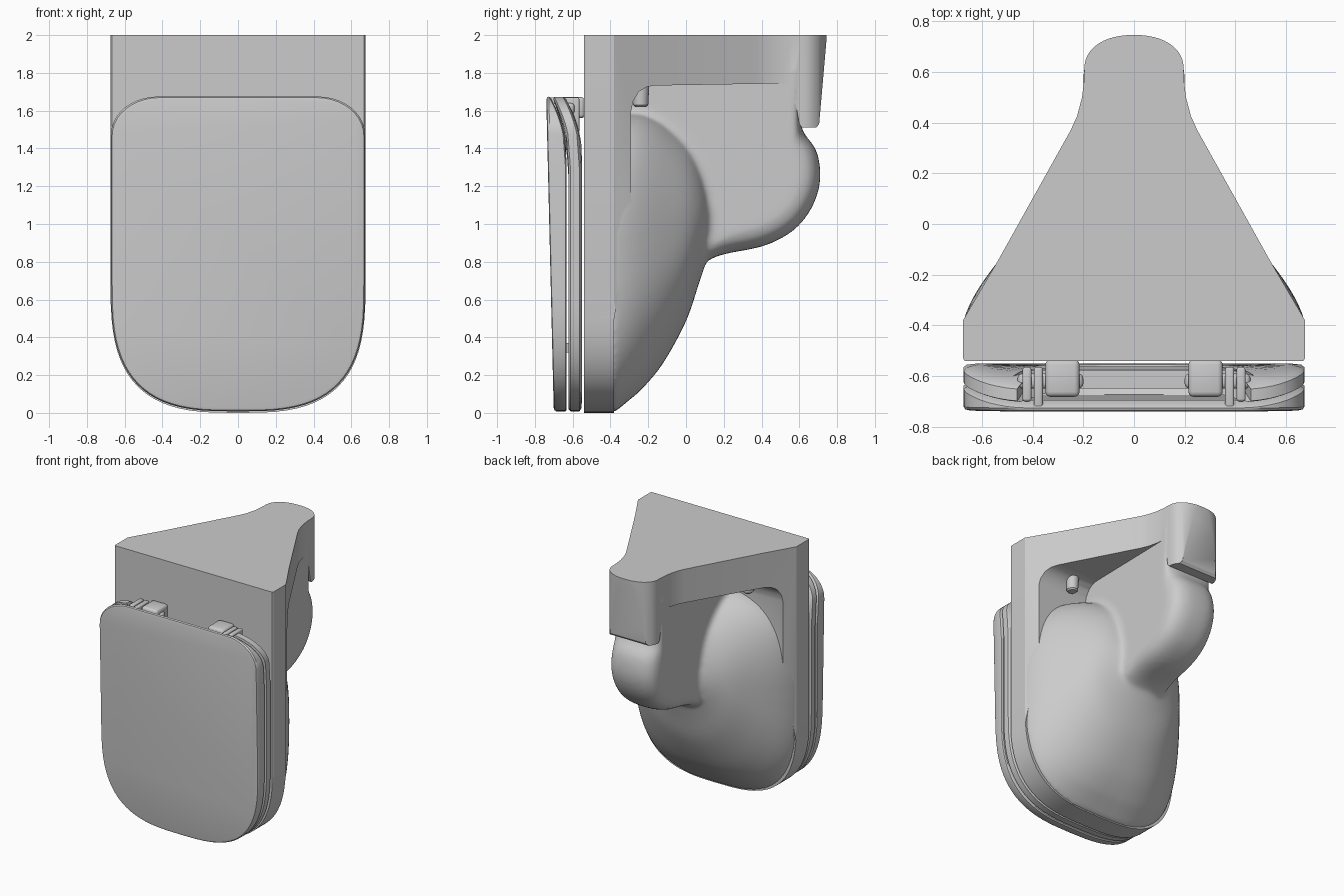
import bpy, bmesh
from math import sin, cos, pi
from mathutils import Vector

if "Cube" in bpy.data.objects:
    bpy.data.objects.remove(bpy.data.objects["Cube"])


def loft(name, rings, wrap=False):
    """Skin a list of equal-length rings; cap the ends or wrap round."""
    bm = bmesh.new()
    vs = [[bm.verts.new(p) for p in r] for r in rings]
    n = len(rings[0])
    pairs = list(zip(vs, vs[1:])) + ([(vs[-1], vs[0])] if wrap else [])
    for a, b in pairs:
        for i in range(n):
            j = (i + 1) % n
            bm.faces.new((a[i], a[j], b[j], b[i]))
    if not wrap:
        bm.faces.new(vs[0])
        bm.faces.new(vs[-1])
    bmesh.ops.recalc_face_normals(bm, faces=bm.faces)
    me = bpy.data.meshes.new(name)
    bm.to_mesh(me)
    bm.free()
    ob = bpy.data.objects.new(name, me)
    bpy.context.collection.objects.link(ob)
    return ob


def apply_mod(ob, kind, **props):
    m = ob.modifiers.new(kind, kind)
    for k, v in props.items():
        setattr(m, k, v)
    bpy.context.view_layer.objects.active = ob
    bpy.ops.object.modifier_apply(modifier=m.name)


def boolean(ob, other, op):
    apply_mod(ob, 'BOOLEAN', object=other, operation=op, solver='EXACT')
    bpy.data.objects.remove(other)


def smooth(ob, angle=0.6):
    bpy.ops.object.select_all(action='DESELECT')
    ob.select_set(True)
    bpy.context.view_layer.objects.active = ob
    bpy.ops.object.shade_smooth_by_angle(angle=angle)


def box(name, x, y, z, bevel=0.0):
    ob = loft(name, [[(x[0], y[0], k), (x[1], y[0], k), (x[1], y[1], k), (x[0], y[1], k)] for k in z])
    if bevel:
        apply_mod(ob, 'BEVEL', width=bevel, segments=3)
        smooth(ob)
    return ob


def spline(pts, n=5):
    """Catmull-Rom refinement of a short list of points."""
    out = []
    p = [pts[0]] + list(pts) + [pts[-1]]
    for a, b, c, d in zip(p, p[1:], p[2:], p[3:]):
        for k in range(n):
            t = k / n
            out.append(tuple(0.5 * (2 * j + (m - i) * t + (2 * i - 5 * j + 4 * m - q) * t * t
                                    + (3 * j - i - 3 * m + q) * t ** 3) for i, j, m, q in zip(a, b, c, d)))
    return out + [tuple(pts[-1])]


def spow(v, e):
    return (1 if v >= 0 else -1) * abs(v) ** e


def superellipse(a, zlo, zmid, zhi, y, e, n=80):
    pts = []
    for i in range(n):
        t = 2 * pi * i / n
        s = spow(sin(t), 2 / e)
        pts.append((a * spow(cos(t), 2 / e), y, zmid + s * ((zhi - zmid) if s > 0 else (zmid - zlo))))
    return pts


def outline(d, top=1.675, corner=(0.25, 0.2)):
    """Lid-shaped outline in x,z inset by d: rounded toe, straight sides, round corners."""
    a, c = 0.672 - d, corner
    pts = []
    for i in range(41):
        t = pi + pi * i / 40
        pts.append((a * spow(cos(t), 2 / 3), 0.7 + (0.692 - d) * spow(sin(t), 2 / 3)))
    pts += [(a, z) for z in (0.9, 1.1, 1.3)]
    arc = [(a - c[0] + c[0] * cos(k * pi / 20), top - d - c[1] + c[1] * sin(k * pi / 20)) for k in range(11)]
    pts += arc + [(x, top - d) for x in (0.12, 0, -0.12)] + [(-x, z) for x, z in reversed(arc)]
    return pts + [(-a, z) for z in (1.3, 1.1, 0.9)]


# pedestal shell: plan prism cut to the front and side outlines
half = [(0.665, -0.545), (0.675, -0.53), (0.675, -0.38), (0.54, -0.15), (0.25, 0.37), (0.225, 0.425),
        (0.205, 0.5), (0.198, 0.56)]
half += [(0.196 * spow(cos(k * pi / 26), 0.9), 0.61 + 0.136 * spow(sin(k * pi / 26), 0.9)) for k in range(13)]
plan = half + [(-x, y) for x, y in reversed(half)]
body = loft("toilet_body", [[(x, y, z) for x, y in plan] for z in (-0.1, 2.1)])
side = [(-0.54, -0.2), (-0.38, -0.2), (-0.38, 0.5), (-0.29, 1.0), (-0.29, 1.6), (-0.28, 1.65), (-0.25, 1.7),
        (-0.21, 1.725), (-0.17, 1.733), (0.56, 1.745), (0.6, 1.53), (0.615, 1.51), (0.69, 1.51), (0.705, 1.53),
        (0.746, 2.0), (-0.54, 2.0)]
boolean(body, loft("side_cut", [[(x, y, z) for y, z in side] for x in (-1, 1)]), 'INTERSECT')
toe = [(0.69 * spow(cos(pi + pi * i / 40), 2 / 3), 0.7 + 0.7 * spow(sin(pi + pi * i / 40), 2 / 3)) for i in range(41)]
toe = [(x * 0.978 if z < 0.68 else x, z) for x, z in toe] + [(0.69, 2.3), (-0.69, 2.3)]
boolean(body, loft("toe_cut", [[(x, y, z) for x, z in toe] for y in (-1, 1)]), 'INTERSECT')

# bowl bulge
sections = [(-0.5, 0.02, 1.56, 0.655, 3), (-0.38, 0.002, 1.59, 0.674, 3), (-0.31, 0.06, 1.59, 0.645, 3),
            (-0.23, 0.13, 1.59, 0.598, 2.8), (-0.12, 0.265, 1.55, 0.515, 2.5), (0, 0.485, 1.46, 0.41, 2.2),
            (0.07, 0.69, 1.36, 0.32, 2), (0.12, 0.84, 1.22, 0.22, 2)]
bowl = loft("bowl", [superellipse(w, lo, max(0.7, (lo + hi) / 2), hi, y, e)
                     for y, lo, hi, w, e in sections[:1] + spline(sections[1:])])

# trapway neck, rounded, blended into the bowl
curve = spline([(0.1, 0.8), (0.2, 0.84), (0.4, 0.88), (0.54, 0.945), (0.63, 1.03), (0.69, 1.14),
                (0.712, 1.26), (0.69, 1.39), (0.625, 1.48), (0.6, 1.56)], 3)
trap = [(-0.4, 1.85), (-0.4, 0.8)] + curve + [(0.6, 1.85)]
centre = Vector((0.4, 1.3))
rings = []
for k in range(17):
    t = -pi / 2 + pi * k / 16
    s = 0.14 * (1 - spow(max(0, cos(t)), 0.75))
    pts = []
    for y, z in trap:
        v = (centre - Vector((y, z))).normalized() * s * max(0, min(1, (1.6 - z) / 0.2))
        pts.append((0.2 * spow(sin(t), 0.75), y + v.x, z + v.y))
    rings.append(pts)
boolean(bowl, loft("trapway", rings), 'UNION')
apply_mod(bowl, 'REMESH', mode='VOXEL', voxel_size=0.018)
apply_mod(bowl, 'SMOOTH', factor=0.5, iterations=8)
boolean(body, bowl, 'UNION')

# hollow inside of the bowl
cavity = [(-0.7, 1), (-0.45, 1), (-0.3, 0.92), (-0.15, 0.76), (-0.05, 0.5), (0, 0.25)]
boolean(body, loft("cavity", [superellipse(0.46 * s, 0.85 - 0.6 * s, 0.85, 0.85 + 0.5 * s, y, 2.5)
                              for y, s in cavity]), 'DIFFERENCE')
smooth(body, 0.5)


# seat and lid bend forward near the hinge end
def sweep(z):
    return 0.085 * max(0, (z - 1.35) / 0.32) ** 2


def front(z):
    return -0.70 - 0.024 * z


lid = loft("lid", [[(x, f(z), z) for x, z in outline(d)] for d, f in (
    (0.02, front),
    (0.006, lambda z: front(z) + 0.004),
    (0, lambda z: front(z) + 0.014),
    (0, lambda z: -0.638 - sweep(z)),
    (0.008, lambda z: -0.632 - sweep(z)),
    (0.05, lambda z: -0.632 - sweep(z)),
    (0.07, lambda z: front(z) + 0.028))])
smooth(lid)


# seat ring, lowered between the hinges
def notched(d):
    return [(x, min(z, 1.53) if abs(x) < 0.44 else z) for x, z in outline(d)]


seat = loft("seat", [[(x, y - sweep(z), z) for x, z in notched(d)] for d, y in (
    (0.012, -0.622), (0, -0.612), (0, -0.565), (0.012, -0.555), (0.06, -0.55),
    (0.23, -0.555), (0.25, -0.57), (0.25, -0.605), (0.23, -0.622))], wrap=True)
smooth(seat)

# hinges, mounting bolts and bumpers, mirrored
for s, tag in ((1, "right"), (-1, "left")):
    def span(a, b):
        return tuple(sorted((s * a, s * b)))
    box("hinge_block_" + tag, span(0.215, 0.35), (-0.682, -0.535), (1.56, 1.672), 0.02)
    box("hinge_pin_" + tag, span(0.2, 0.46), (-0.65, -0.59), (1.58, 1.64), 0.02)
    box("lid_knuckle_" + tag, span(0.36, 0.395), (-0.73, -0.565), (1.55, 1.67), 0.01)
    box("seat_knuckle_" + tag, span(0.405, 0.44), (-0.7, -0.565), (1.48, 1.67), 0.01)
    box("lid_bumper_" + tag, span(0.54, 0.58), (-0.64, -0.615), (0.32, 0.37))
    bolt = loft("bolt_" + tag, [[(s * 0.36 + r * cos(k * pi / 10), -0.24 + r * sin(k * pi / 10), z) for k in range(20)]
                                for r, z in ((0.03, 1.62), (0.04, 1.63), (0.047, 1.76))])
    smooth(bolt)
